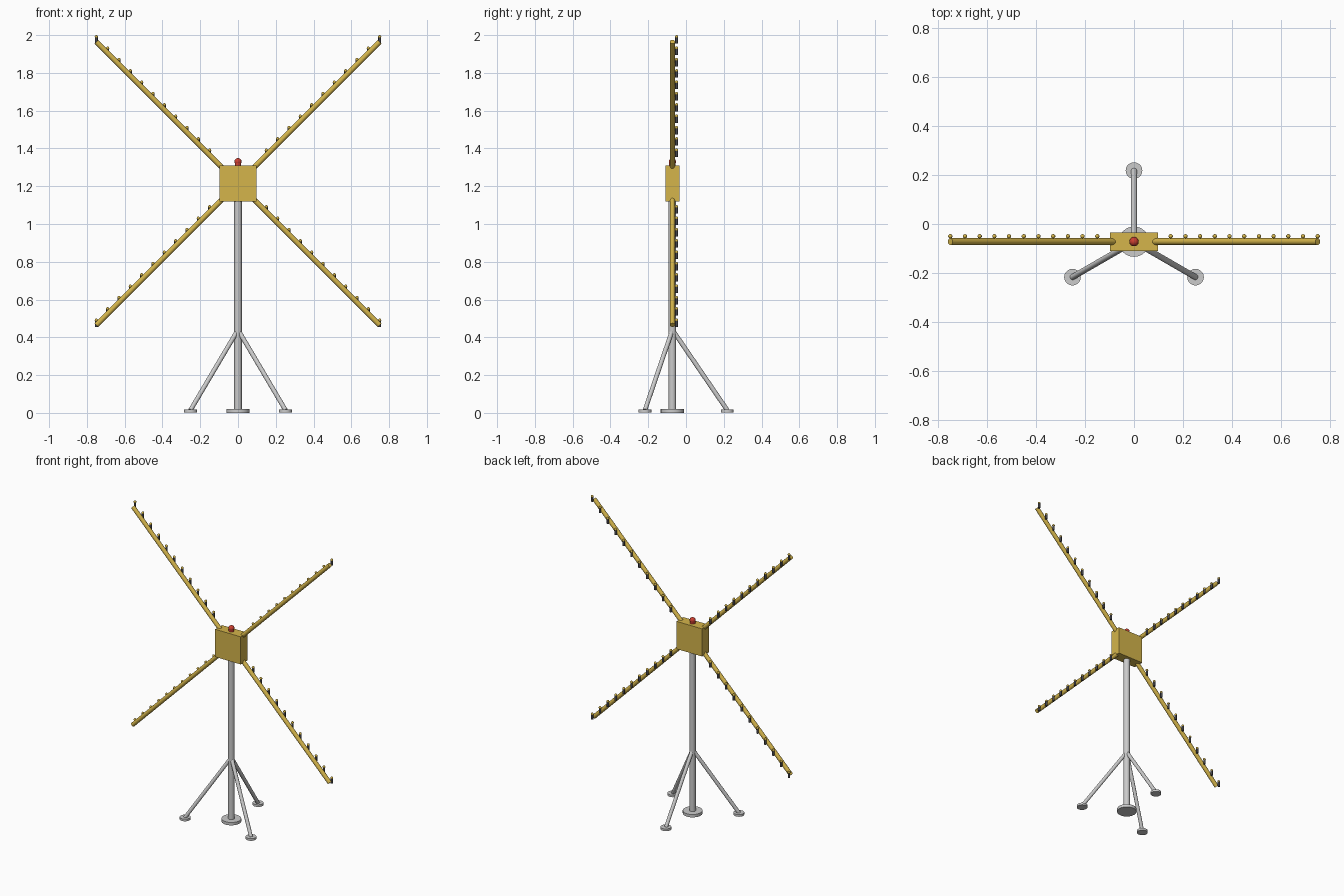
import bpy, math
from mathutils import Vector

if "Cube" in bpy.data.objects:
    bpy.data.objects.remove(bpy.data.objects["Cube"])

Y = -0.072          # depth of the mast axis
HUB_Z = 1.215       # centre of the hub box


def material(name, color):
    m = bpy.data.materials.new(name)
    m.diffuse_color = (*color, 1)
    m.use_nodes = True
    m.node_tree.nodes["Principled BSDF"].inputs["Base Color"].default_value = m.diffuse_color
    return m


yellow = material("yellow_paint", (0.66, 0.46, 0.07))
dark = material("dark_nozzle", (0.06, 0.06, 0.07))
red = material("red_lamp", (0.6, 0.05, 0.03))


def finish(name, mat=None, smooth=True):
    ob = bpy.context.object
    ob.name = name
    if mat:
        ob.data.materials.append(mat)
    if smooth:
        bpy.ops.object.shade_smooth_by_angle(angle=math.radians(40))
    return ob


def rod(name, a, b, r, mat=None, sides=16):
    a, b = Vector(a), Vector(b)
    d = b - a
    bpy.ops.mesh.primitive_cylinder_add(
        vertices=sides, radius=r, depth=d.length, location=(a + b) / 2,
        rotation=d.to_track_quat('Z', 'Y').to_euler())
    return finish(name, mat)


def ball(name, loc, r, mat, segments=12, rings=8):
    bpy.ops.mesh.primitive_uv_sphere_add(segments=segments, ring_count=rings,
                                         radius=r, location=loc)
    return finish(name, mat)


def copy(ob, name, loc):
    c = bpy.data.objects.new(name, ob.data)
    c.location = loc
    bpy.context.collection.objects.link(c)


# Mast and base plate
rod("base_plate", (0, Y, 0), (0, Y, 0.02), 0.062, sides=24)
rod("mast", (0, Y, 0.01), (0, Y, 1.13), 0.02, sides=20)

# Three splayed legs with round feet
for i in range(3):
    a = math.radians(90 + 120 * i)
    x, y = 0.29 * math.cos(a), Y + 0.29 * math.sin(a)
    rod(f"leg_{i}", (0, Y, 0.44), (x, y, 0.015), 0.012)
    rod(f"foot_{i}", (x, y, 0.003), (x, y, 0.018), 0.034, sides=20)

# Hub box
bpy.ops.mesh.primitive_cube_add(size=1, location=(0, Y, HUB_Z))
bpy.context.object.scale = (0.195, 0.075, 0.19)
finish("hub_box", yellow, smooth=False)

# Warning lamp
rod("lamp_base", (0, Y, 1.305), (0, Y, 1.33), 0.017, red)
ball("lamp_dome", (0, Y, 1.33), 0.019, red, 16, 10)

# Four diagonal arms, each with eleven upright nozzles
stem = cap = None
NY = Y + 0.022
for sx in (-1, 1):
    for sz in (-1, 1):
        tag = ("left" if sx < 0 else "right") + ("_lower" if sz < 0 else "_upper")
        rod("arm_" + tag, (sx * 0.085, Y, HUB_Z + sz * 0.085),
            (sx * 0.75, Y, HUB_Z + sz * 0.75), 0.014, yellow)
        for i in range(11):
            t = 0.15 + 0.06 * i
            x, z = sx * t, HUB_Z + sz * t
            ps, pc = (x, NY, z + 0.008), (x, NY, z + 0.026)
            if stem is None:
                stem = rod("nozzle_stem", (x, NY, z - 0.01), (x, NY, z + 0.026),
                           0.0075, dark, 12)
                cap = ball("nozzle_cap", pc, 0.009, yellow, 10, 6)
            else:
                copy(stem, f"nozzle_stem_{tag}_{i}", ps)
                copy(cap, f"nozzle_cap_{tag}_{i}", pc)
